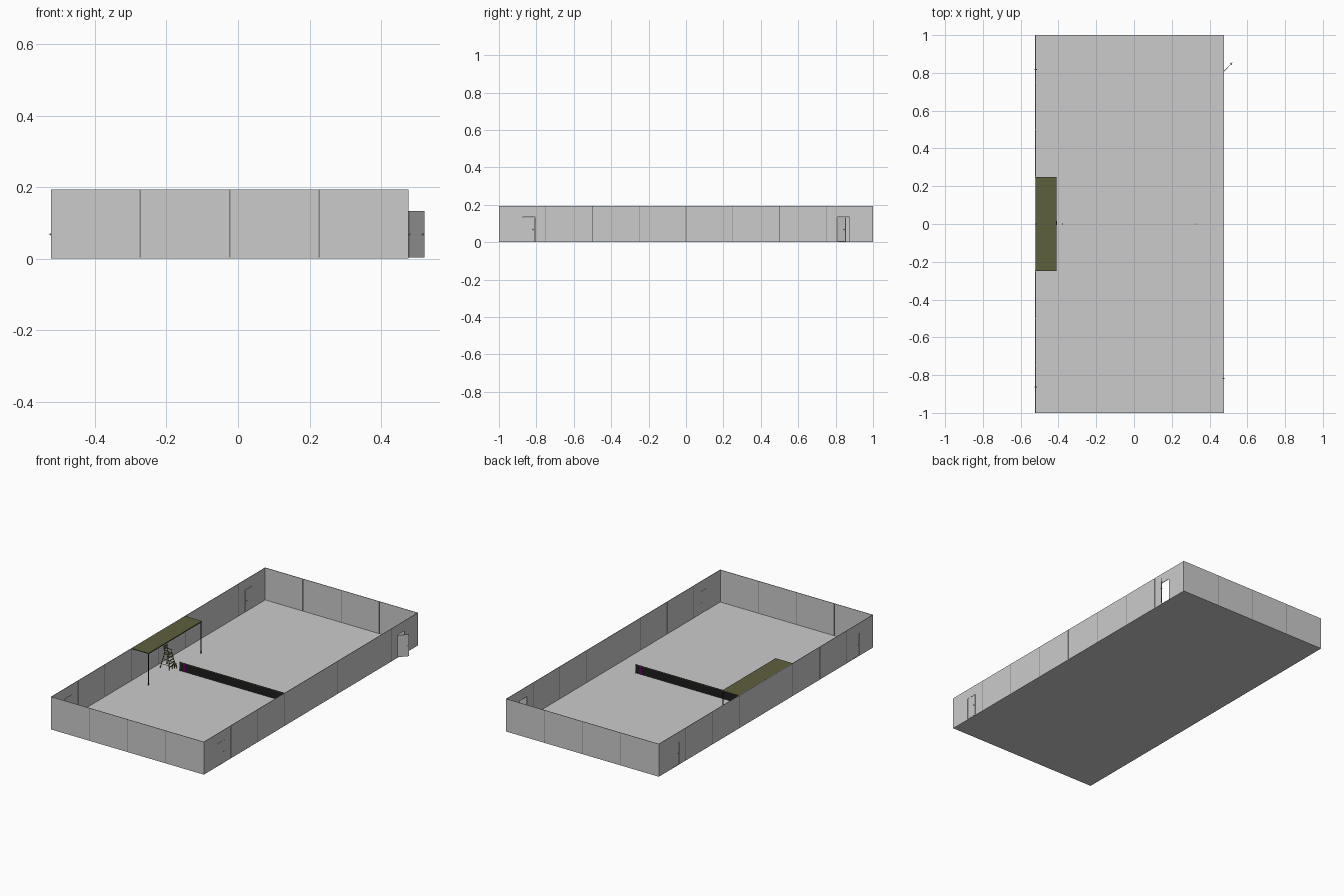
import bpy, math
from mathutils import Vector, Matrix

if "Cube" in bpy.data.objects:
    bpy.data.objects.remove(bpy.data.objects["Cube"])

X0, X1, H, T, FL = -0.523, 0.477, 0.193, 0.003, 0.003
D0, D1, DH, GAP = 0.807, 0.874, 0.134, 0.004


def mat(name, c):
    m = bpy.data.materials.new(name)
    m.diffuse_color = (*c, 1)
    m.use_nodes = True
    m.node_tree.nodes["Principled BSDF"].inputs["Base Color"].default_value = m.diffuse_color
    return m


OLIVE = mat("olive", (0.11, 0.115, 0.045))
BLACK = mat("black", (0.012, 0.012, 0.012))
MAGENTA = mat("magenta", (0.13, 0.0, 0.13))
FRAME = mat("frame", (0.22, 0.25, 0.24))


def box(name, lo, hi, m=None):
    lo, hi = Vector(lo), Vector(hi)
    bpy.ops.mesh.primitive_cube_add(size=1, location=(lo + hi) / 2)
    o = bpy.context.object
    o.name = name
    o.scale = hi - lo
    if m:
        o.data.materials.append(m)
    return o


def bar(name, a, b, r, m, sides=8):
    a, b = Vector(a), Vector(b)
    bpy.ops.mesh.primitive_cylinder_add(vertices=sides, radius=r, depth=(b - a).length,
                                        location=(a + b) / 2)
    o = bpy.context.object
    o.name = name
    o.rotation_euler = (b - a).to_track_quat('Z', 'Y').to_euler()
    o.data.materials.append(m)
    return o


# floor
box("floor", (X0, -1, 0), (X1, 1, FL))

# end walls: four panels each with narrow recessed joints
for y in (-1, 1 - T):
    for i in range(4):
        a = X0 + i * 0.25
        box("end_panel", (a + (GAP / 2 if i else 0), y, FL),
            (a + 0.25 - (GAP / 2 if i < 3 else 0), y + T, H))
        if i:
            box("end_joint", (a - GAP / 2, y + 0.0007, FL), (a + GAP / 2, y + T - 0.0007, H), FRAME)

# side walls: eight panels each, doorways in the end panels
for x in (X0, X1 - T):
    for i in range(8):
        a, b = -1 + i * 0.25, -0.75 + i * 0.25
        lo = a + (GAP / 2 if i else T)
        hi = b - (GAP / 2 if i < 7 else T)
        if i in (0, 7):
            d0, d1 = (D0, D1) if i else (-D1, -D0)
            box("side_panel", (x, lo, FL), (x + T, d0, H))
            box("side_panel", (x, d1, FL), (x + T, hi, H))
            box("door_header", (x, d0, DH), (x + T, d1, H))
        else:
            box("side_panel", (x, lo, FL), (x + T, hi, H))
        if i:
            box("side_joint", (x + 0.0007, a - GAP / 2, FL), (x + T - 0.0007, a + GAP / 2, H), FRAME)


# doors, built at the hinge and then turned into place
def door(side, hinge, direction, angle=0):
    w = D1 - D0 - 0.002
    parts = [box("door", (-T / 2, 0.001, FL + 0.001), (T / 2, w, DH - 0.001))]
    for s in (-1, 1):
        parts.append(bar("door_knob_stem", (0, w - 0.009, 0.068), (s * 0.0035, w - 0.009, 0.068), 0.0012, FRAME))
        bpy.ops.mesh.primitive_uv_sphere_add(segments=12, ring_count=8, radius=0.0025,
                                             location=(s * 0.0045, w - 0.009, 0.068))
        k = bpy.context.object
        k.name = "door_knob"
        bpy.ops.object.shade_smooth_by_angle()
        parts.append(k)
    bpy.context.view_layer.update()
    turn = Matrix.Rotation(angle + (0 if direction > 0 else math.pi), 4, 'Z')
    for p in parts:
        p.matrix_world = Matrix.Translation((side, hinge, 0)) @ turn @ p.matrix_world


L, R = X0 + T / 2 + 0.0005, X1 - T / 2
door(R, -D1, 1)
door(R, D0, 1, -math.radians(43))
door(L + 0.001, D1, -1)
door(L + 0.001, -D0, -1)

# canopy against the left wall
box("canopy_roof", (X0 + T, -0.25, H - 0.004), (-0.416, 0.25, H), OLIVE)
box("canopy_edge_beam", (-0.416, -0.25, H - 0.006), (-0.411, 0.25, H), OLIVE)
for y in (-0.247, 0.247):
    bar("canopy_post", (-0.4135, y, FL), (-0.4135, y, H - 0.005), 0.0025, BLACK)

# net across the court
NX0, NX1, NH = -0.378, 0.327, 0.055
box("net", (NX0, -0.0007, FL + 0.001), (NX1, 0.0007, NH - 0.004), BLACK)
box("net_top_band", (NX0, -0.0013, NH - 0.004), (NX1, 0.0013, NH), OLIVE)
for x, s in ((NX0, 1), (NX1, -1)):
    bar("net_post", (x, 0, FL), (x, 0, NH + 0.002), 0.0025, OLIVE)
    xs = sorted((x + s * 0.02, x + s * 0.036))
    box("net_side_band", (xs[0], -0.0011, FL + 0.001), (xs[1], 0.0011, NH - 0.004), MAGENTA)

# high umpire chair facing the net
CX, SZ = -0.457, 0.085
for s in (-1, 1):
    ft, bt = (CX + 0.014, s * 0.015, SZ), (CX - 0.014, s * 0.015, SZ)
    ff, bf = (CX + 0.03, s * 0.032, FL), (CX - 0.03, s * 0.032, FL)
    bar("chair_front_leg", ff, ft, 0.002, OLIVE)
    bar("chair_back_leg", bf, bt, 0.002, OLIVE)
    for t in (0.3, 0.65):
        bar("chair_side_rung", Vector(ff).lerp(ft, t), Vector(bf).lerp(bt, t), 0.0013, OLIVE)
    bar("chair_back_upright", bt, (CX - 0.017, s * 0.015, 0.132), 0.0015, OLIVE)
    bar("chair_arm_support", ft, (CX + 0.014, s * 0.015, 0.105), 0.0013, OLIVE)
    bar("chair_arm", (CX - 0.016, s * 0.015, 0.105), (CX + 0.016, s * 0.015, 0.105), 0.0018, OLIVE)
for t in (0.2, 0.4, 0.6, 0.8):
    x, y, z = CX + 0.03 - 0.016 * t, 0.032 - 0.017 * t, FL + (SZ - FL) * t
    box("chair_step", (x - 0.004, -y, z - 0.001), (x + 0.004, y, z + 0.001), OLIVE)
box("chair_seat", (CX - 0.017, -0.018, SZ - 0.001), (CX + 0.017, 0.018, SZ + 0.002), OLIVE)
for z in (0.108, 0.122):
    box("chair_back_slat", (CX - 0.018, -0.016, z), (CX - 0.015, 0.016, z + 0.008), OLIVE)

# small low chair beside it
SX, SY = -0.418, 0.035
for dx in (-0.009, 0.009):
    for dy in (-0.009, 0.009):
        bar("small_chair_leg", (SX + dx, SY + dy - 0.03, FL), (SX + dx * 0.8, SY + dy * 0.8 - 0.03, 0.03), 0.0013, OLIVE)
box("small_chair_seat", (SX - 0.01, SY - 0.04, 0.03), (SX + 0.01, SY - 0.02, 0.032), OLIVE)
